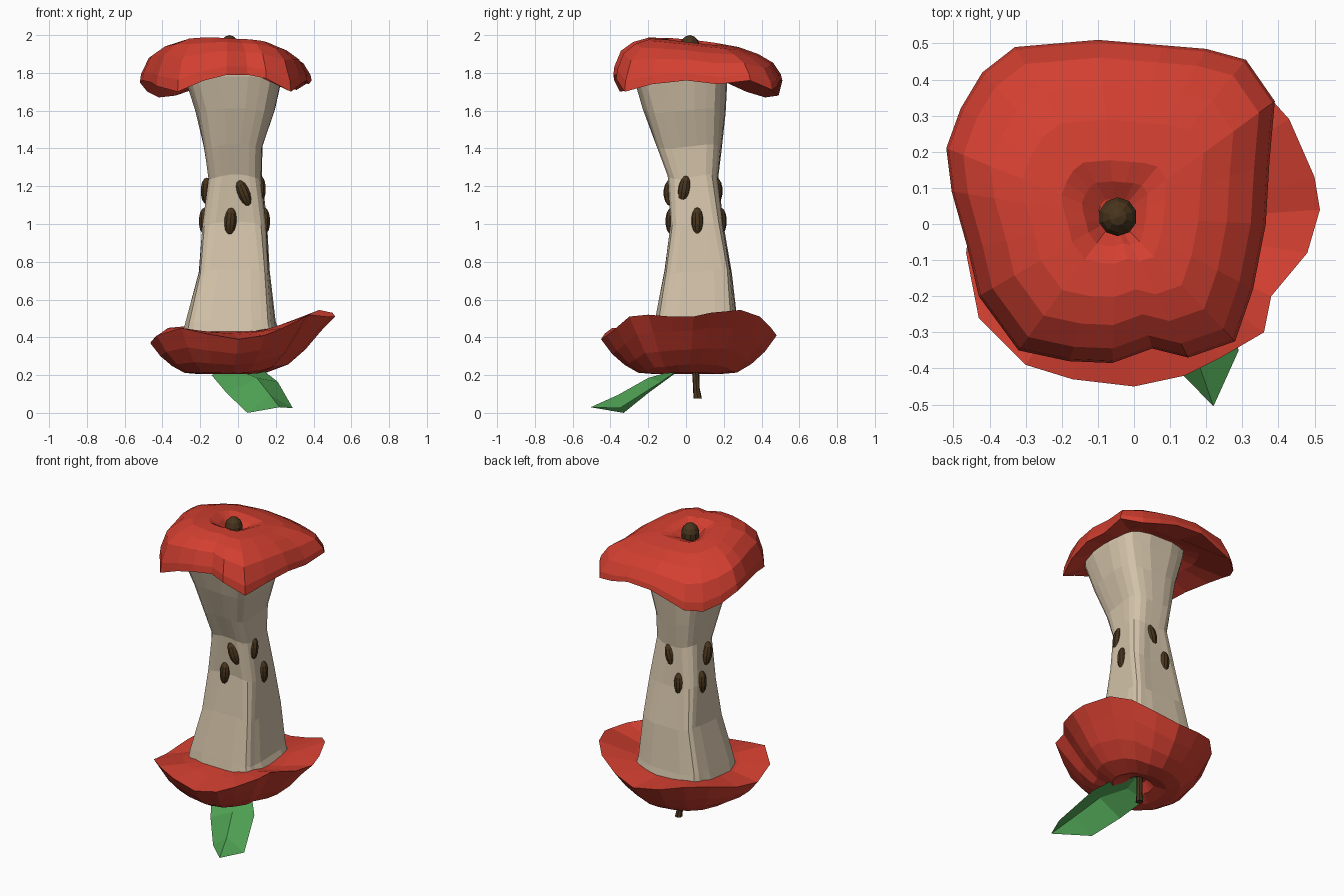
import bpy, bmesh, math
from mathutils import Vector


def material(name, rgb):
    m = bpy.data.materials.new(name)
    m.diffuse_color = (*rgb, 1)
    return m


RED = material("skin_red", (0.65, 0.05, 0.03))
CREAM = material("flesh_cream", (0.66, 0.55, 0.40))
BROWN = material("seed_brown", (0.065, 0.035, 0.012))
GREEN = material("leaf_green", (0.08, 0.37, 0.09))


def finish(bm, name, mat, recalc=True):
    if recalc:
        bmesh.ops.recalc_face_normals(bm, faces=bm.faces)
    me = bpy.data.meshes.new(name)
    bm.to_mesh(me)
    bm.free()
    me.materials.append(mat)
    ob = bpy.data.objects.new(name, me)
    bpy.context.collection.objects.link(ob)
    return ob


def loft(name, rings, mat):
    """Skin a stack of equal-length point rings and close both ends with a fan."""
    bm = bmesh.new()
    vs = [[bm.verts.new(p) for p in r] for r in rings]
    n = len(vs[0])
    for a, b in zip(vs, vs[1:]):
        for i in range(n):
            j = (i + 1) % n
            bm.faces.new((a[i], a[j], b[j], b[i]))
    for r in (vs[0], vs[-1]):
        c = bm.verts.new(sum((v.co for v in r), Vector()) / n)
        for i in range(n):
            bm.faces.new((r[i], r[(i + 1) % n], c))
    return finish(bm, name, mat)


# Gnawed core: z, x min, x max, y min, y max, roundness, side hollow for each level
levels = [(0.40, -0.30, 0.23, -0.18, 0.29, 0.45, 0), (0.48, -0.28, 0.20, -0.165, 0.275, 0.38, 0),
          (0.75, -0.215, 0.175, -0.12, 0.25, 0.38, 0.04),
          (1.00, -0.20, 0.165, -0.09, 0.208, 0.55, 0.09),
          (1.25, -0.168, 0.138, -0.108, 0.182, 0.75, 0.09),
          (1.41, -0.19, 0.14, -0.17, 0.20, 0.7, 0.06),
          (1.60, -0.23, 0.20, -0.235, 0.215, 0.68, 0.02), (1.77, -0.28, 0.235, -0.28, 0.22, 0.58, 0),
          (1.85, -0.29, 0.24, -0.285, 0.23, 0.58, 0)]
N = 24


def power(v, e):
    return math.copysign(abs(v) ** e, v)


rings = []
for z, x0, x1, y0, y1, e, hollow in levels:
    ring = []
    for i in range(N):
        a = math.tau * (i + 0.5) / N
        k = 1 - 0.05 * (i % 6 == 4) - 0.02 * (i % 2) - hollow * max(0, math.cos(4 * a))
        ring.append(((x0 + x1) / 2 + k * (x1 - x0) / 2 * power(math.cos(a), e),
                     (y0 + y1) / 2 + k * (y1 - y0) / 2 * power(math.sin(a), e),
                     z + 0.012 * math.sin(3 * a)))
    rings.append(ring)
loft("core", rings, CREAM)


def scaled(rim, c, t, height):
    """Shrink a rim toward centre c, with height given by a function of x, y, rim z."""
    out = []
    for x, y, z in rim:
        px, py = c[0] + t * (x - c[0]), c[1] + t * (y - c[1])
        out.append((px, py, height(px, py, z)))
    return out


# Upper skin cap: ragged rim, dome with dimple, sloping underside
top_rim = [(0.365, 0.0, 1.76), (0.375, 0.17, 1.74), (0.39, 0.34, 1.76), (0.31, 0.455, 1.71),
           (0.20, 0.485, 1.73), (0.08, 0.495, 1.76), (-0.10, 0.51, 1.76), (-0.33, 0.49, 1.68),
           (-0.42, 0.42, 1.67), (-0.48, 0.32, 1.70), (-0.52, 0.21, 1.75), (-0.505, 0.09, 1.76),
           (-0.46, -0.07, 1.75), (-0.43, -0.20, 1.73), (-0.32, -0.35, 1.70), (-0.18, -0.38, 1.76),
           (-0.06, -0.385, 1.79), (0.05, -0.345, 1.79), (0.15, -0.37, 1.77), (0.28, -0.325, 1.70),
           (0.33, -0.18, 1.74)]
C = (-0.05, 0.02)


def dome(h):
    return lambda x, y, z: z + h * (1.968 - 0.05 * x - 0.11 * y - z)


rings = [scaled(top_rim, C, 0.45, lambda x, y, z: 1.83),
         scaled(top_rim, C, 0.62, lambda x, y, z: 1.80),
         top_rim]
for t, h in ((0.985, 0.2), (0.90, 0.58), (0.74, 0.82), (0.55, 0.96), (0.32, 1.0), (0.2, 0.9)):
    rings.append(scaled(top_rim, C, t, dome(h)))
rings.append(scaled(top_rim, C, 0.10, lambda x, y, z: 1.905))
loft("upper_skin", rings, RED)

# Lower skin cup: thin rim, rounded outside, dimple for the stem
low_rim = [(0.515, 0.04, 0.51), (0.50, 0.13, 0.53), (0.43, 0.29, 0.545), (0.34, 0.39, 0.51),
           (0.20, 0.45, 0.45), (0.05, 0.48, 0.41), (-0.12, 0.45, 0.43), (-0.26, 0.39, 0.46),
           (-0.37, 0.28, 0.45), (-0.44, 0.10, 0.40), (-0.465, -0.08, 0.37), (-0.43, -0.26, 0.41),
           (-0.30, -0.39, 0.45), (-0.17, -0.43, 0.42), (0.0, -0.45, 0.39), (0.14, -0.42, 0.41),
           (0.24, -0.37, 0.45), (0.36, -0.30, 0.51), (0.38, -0.20, 0.52), (0.48, -0.08, 0.51)]
C = (-0.05, 0.0)
rings = [scaled(low_rim, C, 0.40, lambda x, y, z: 0.43),
         scaled(low_rim, C, 0.62, lambda x, y, z: 0.43 + 0.3 * (z - 0.43)),
         low_rim]


def cup(h, lift):
    return lambda x, y, z: 0.205 + (h + lift * max(0, x - 0.05)) * (z - 0.205)


for t, h, lift in ((0.87, 0.58, 0.45), (0.72, 0.26, 0.55), (0.56, 0.04, 0.6),
                   (0.36, 0.0, 0.3), (0.18, 0.12, 0)):
    rings.append(scaled(low_rim, C, t, cup(h, lift)))
rings.append(scaled(low_rim, C, 0.08, lambda x, y, z: 0.28))
loft("lower_skin", rings, RED)


def seed(name, loc, size, tilt=(0, 0, 0)):
    bm = bmesh.new()
    bmesh.ops.create_uvsphere(bm, u_segments=10, v_segments=7, radius=1)
    ob = finish(bm, name, BROWN)
    ob.location, ob.scale = loc, size
    ob.rotation_euler = [math.radians(d) for d in tilt]


# Seeds, two on each side of the core, and the blossom end on top
spots = [((-0.04, -0.075, 1.015), (0, 4, 0)), ((0.03, -0.085, 1.165), (0, -22, 0)),
         ((0.138, 0.06, 1.015), (0, 0, 0)), ((0.115, -0.01, 1.185), (-10, 0, 0)),
         ((-0.08, 0.182, 1.015), (0, 0, 0)), ((0.0, 0.16, 1.175), (0, 15, 0)),
         ((-0.175, 0.09, 1.015), (0, 0, 0)), ((-0.165, 0.02, 1.175), (15, 0, 0))]
for i, (loc, tilt) in enumerate(spots):
    seed(f"seed_{i + 1}", loc, (0.034, 0.034, 0.073), tilt)
seed("blossom_end", (-0.045, 0.02, 1.93), (0.055, 0.055, 0.07))

# Stem: slightly bent, widening at its tip
path = [(-0.01, 0.04, 0.32, 0.020), (0.0, 0.052, 0.20, 0.019),
        (0.005, 0.055, 0.13, 0.018), (0.01, 0.062, 0.075, 0.023)]
loft("stem", [[(x + r * math.cos(math.tau * i / 7), y + r * math.sin(math.tau * i / 7), z)
               for i in range(7)] for x, y, z, r in path], BROWN)

# Leaf: folded along the midrib; rows run left edge, midrib, right edge
rows = [[(-0.03, 0.0, 0.25), (0.0, 0.02, 0.27), (0.03, 0.02, 0.26)],
        [(-0.14, -0.07, 0.20), (0.0, -0.06, 0.225), (0.12, -0.03, 0.235)],
        [(-0.06, -0.20, 0.105), (0.10, -0.20, 0.185), (0.21, -0.13, 0.165)],
        [(0.05, -0.33, 0.0), (0.17, -0.36, 0.095), (0.29, -0.35, 0.025)]]
bm = bmesh.new()
vs = [[bm.verts.new(p) for p in r] for r in rows]
for a, b in zip(vs, vs[1:]):
    for i in range(2):
        bm.faces.new((a[i], b[i], b[i + 1], a[i + 1]))
tip = bm.verts.new((0.22, -0.505, 0.03))
for i in range(2):
    bm.faces.new((vs[-1][i], tip, vs[-1][i + 1]))
finish(bm, "leaf", GREEN, recalc=False)
